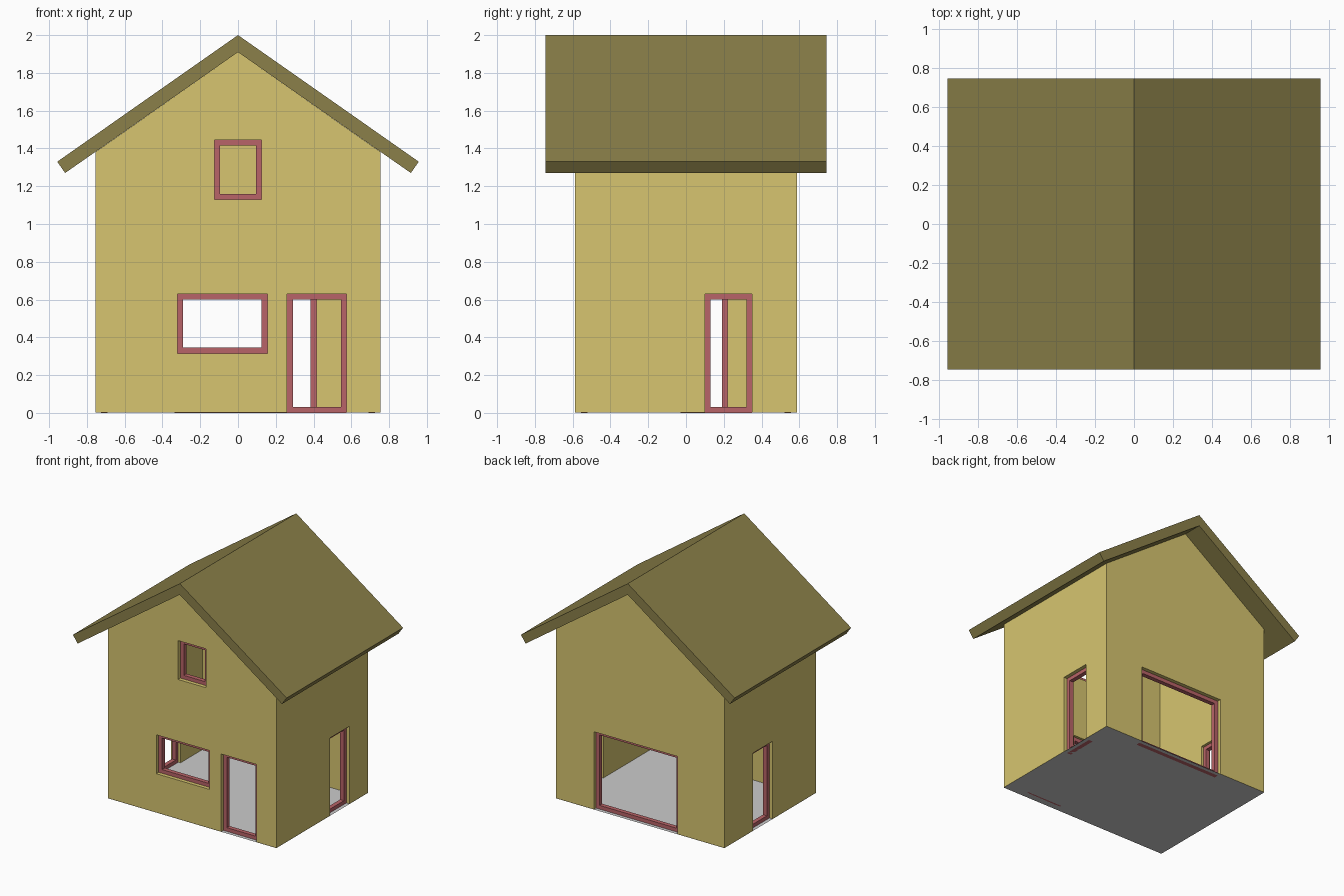
import bpy, bmesh
from math import radians
from mathutils import Matrix

if "Cube" in bpy.data.objects:
    bpy.data.objects.remove(bpy.data.objects["Cube"])

HX, HY = 0.755, 0.587      # wall half sizes
T = 0.085                  # wall thickness
FRAME_W = 0.03


def material(name, rgb):
    m = bpy.data.materials.new(name)
    m.diffuse_color = (*rgb, 1)
    m.use_nodes = True
    m.node_tree.nodes["Principled BSDF"].inputs["Base Color"].default_value = m.diffuse_color
    return m


WALL = material("yellow_plaster", (0.68, 0.56, 0.16))
ROOF = material("brown_roof", (0.258, 0.216, 0.067))
RED = material("red_frame", (0.485, 0.127, 0.138))


def add_object(name, bm, mat=None, turn=0):
    bmesh.ops.recalc_face_normals(bm, faces=bm.faces)
    bm.transform(Matrix.Rotation(radians(turn), 4, 'Z'))
    me = bpy.data.meshes.new(name)
    bm.to_mesh(me)
    bm.free()
    ob = bpy.data.objects.new(name, me)
    bpy.context.collection.objects.link(ob)
    if mat:
        me.materials.append(mat)
    return ob


def prism(name, profile, y0, y1, mat=None, turn=0):
    """Extrude an x/z profile from y0 to y1."""
    bm = bmesh.new()
    a = [bm.verts.new((x, y0, z)) for x, z in profile]
    b = [bm.verts.new((x, y1, z)) for x, z in profile]
    bm.faces.new(a)
    bm.faces.new(b)
    for i in range(len(a)):
        j = (i + 1) % len(a)
        bm.faces.new((a[i], a[j], b[j], b[i]))
    return add_object(name, bm, mat, turn)


def rect(u0, u1, z0, z1):
    return [(u0, z0), (u1, z0), (u1, z1), (u0, z1)]


def ring(name, u0, u1, z0, z1, y0, y1, turn):
    """Rectangular frame with an open middle."""
    bm = bmesh.new()
    w = FRAME_W
    outer, inner = rect(u0, u1, z0, z1), rect(u0 + w, u1 - w, z0 + w, z1 - w)
    loops = [[bm.verts.new((u, y, z)) for u, z in pts]
             for pts, y in ((outer, y0), (inner, y0), (inner, y1), (outer, y1))]
    for k in range(4):
        a, b = loops[k], loops[(k + 1) % 4]
        for i in range(4):
            j = (i + 1) % 4
            bm.faces.new((a[i], a[j], b[j], b[i]))
    return add_object(name, bm, RED, turn)


def cut(target, cutter):
    cutter.hide_render = True
    mod = target.modifiers.new("cut", 'BOOLEAN')
    mod.operation = 'DIFFERENCE'
    mod.solver = 'EXACT'
    mod.object = cutter
    bpy.context.view_layer.objects.active = target
    bpy.ops.object.modifier_apply(modifier=mod.name)
    bpy.data.objects.remove(cutter)


# Hollow gabled walls, open up to the roof
walls = prism("walls", [(-HX, 0.001), (HX, 0.001), (HX, 1.381), (0, 1.91), (-HX, 1.381)],
              -HY, HY, WALL)
cut(walls, prism("room_cutter", rect(-HX + T, HX - T, -0.5, 3), -HY + T, HY - T))

# Openings: name, turn of the wall, wall distance, left, right, bottom, top
openings = [
    ("front_window", 0, HY, -0.32, 0.155, 0.315, 0.63),
    ("gable_window", 0, HY, -0.125, 0.125, 1.13, 1.445),
    ("front_door", 0, HY, 0.26, 0.575, 0, 0.63),
    ("right_door", 90, HX, 0.10, 0.35, 0, 0.63),
    ("back_door", 180, HY, -0.415, 0.335, 0, 0.63),
    ("left_door", 270, HX, -0.22, 0.03, 0, 0.63),
]
for name, turn, d, u0, u1, z0, z1 in openings:
    low = z0 if z0 > 0 else -0.2
    cut(walls, prism(name + "_cutter", rect(u0, u1, low, z1), -d - 0.1, -d + T + 0.1, None, turn))
    ring(name + "_frame", u0, u1, z0, z1, -d + 0.03, -d + 0.065, turn)

# Roof slabs meeting at the ridge
prism("roof", [(0, 2), (0.957, 1.33), (0.915, 1.27), (0, 1.91), (-0.915, 1.27), (-0.957, 1.33)],
      -0.745, 0.745, ROOF)

# Floor sheet
bm = bmesh.new()
bm.faces.new([bm.verts.new((x, y, 0)) for x, y in rect(-HX, HX, -HY, HY)])
add_object("floor", bm)
